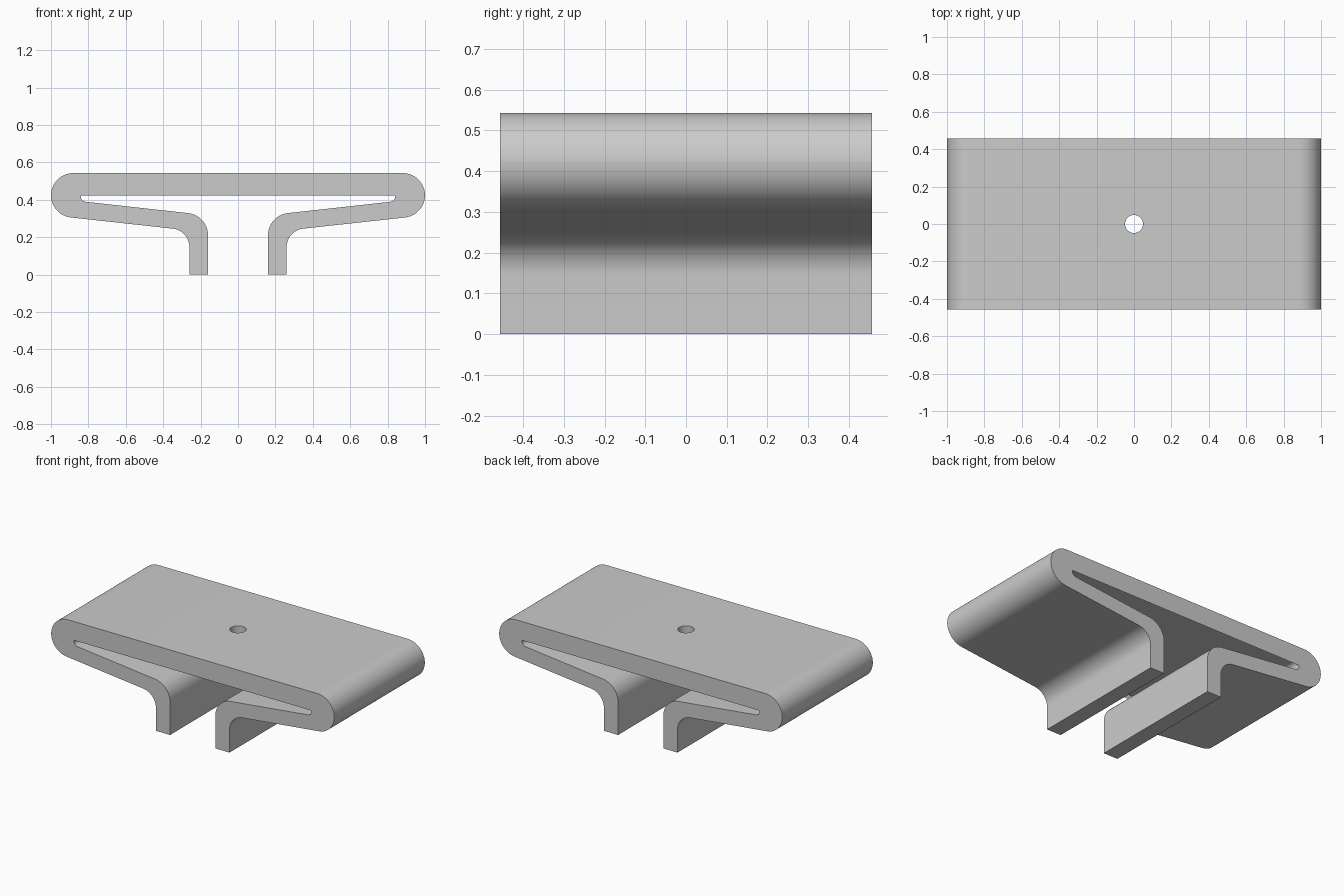
import bpy, bmesh, math
from mathutils import Vector

cube = bpy.data.objects.get("Cube")
if cube:
    bpy.data.objects.remove(cube, do_unlink=True)

HALF_DEPTH = 0.457

grey = bpy.data.materials.new("plain grey")
grey.use_nodes = True
COLOUR = (0.6, 0.6, 0.6, 1)
grey.diffuse_color = COLOUR
grey.node_tree.nodes["Principled BSDF"].inputs["Base Color"].default_value = COLOUR


def fillet(before, corner, after, radius, steps=14):
    """Points of an arc rounding one corner of the profile."""
    p = Vector(corner)
    a = (Vector(before) - p).normalized()
    b = (Vector(after) - p).normalized()
    half = a.angle(b) / 2
    centre = p + (a + b).normalized() * radius / math.sin(half)
    start = p + a * radius / math.tan(half) - centre
    end = p + b * radius / math.tan(half) - centre
    sweep = start.angle(end)
    return [centre + (start * math.sin(sweep * (1 - i / steps)) + end * math.sin(sweep * i / steps))
            / math.sin(sweep) for i in range(steps + 1)]


# Left half of the profile: corner (x, z) and fillet radius
corners = [((0, 0.543), 0), ((1, 0.543), 0.12), ((1, 0.317), 0.12),
           ((0.26, 0.236), 0.1), ((0.26, 0), 0), ((0.16, 0), 0),
           ((0.16, 0.317), 0.12), ((0.84, 0.392), 0.029),
           ((0.84, 0.452), 0.029), ((0, 0.452), 0)]
half = []
for i, (c, r) in enumerate(corners):
    if r:
        half += fillet(corners[i - 1][0], c, corners[i + 1][0], r)
    else:
        half.append(Vector(c))
# Mirror the half profile, sharing the two centre points
profile = half + [Vector((-p.x, p.y)) for p in reversed(half[1:-1])]

# Extrude the profile along the depth
bm = bmesh.new()
face = bm.faces.new([bm.verts.new((p.x, -HALF_DEPTH, p.y)) for p in profile])
ext = bmesh.ops.extrude_face_region(bm, geom=[face], use_keep_orig=True)
moved = [g for g in ext["geom"] if isinstance(g, bmesh.types.BMVert)]
bmesh.ops.translate(bm, verts=moved, vec=(0, 2 * HALF_DEPTH, 0))
bmesh.ops.recalc_face_normals(bm, faces=bm.faces)
mesh = bpy.data.meshes.new("clip_body")
bm.to_mesh(mesh)
bm.free()
mesh.materials.append(grey)
body = bpy.data.objects.new("clip_body", mesh)
bpy.context.collection.objects.link(body)

# Round hole through the top plate
bpy.ops.mesh.primitive_cylinder_add(vertices=48, radius=0.048, depth=0.3, location=(0, 0, 0.5))
cutter = bpy.context.object
cutter.name = "hole_cutter"
cutter.data.materials.append(grey)
cutter.hide_render = True
hole = body.modifiers.new("hole", 'BOOLEAN')
hole.operation = 'DIFFERENCE'
hole.solver = 'EXACT'
hole.object = cutter

bpy.ops.object.select_all(action='DESELECT')
body.select_set(True)
bpy.context.view_layer.objects.active = body
bpy.ops.object.modifier_apply(modifier="hole")
bpy.data.objects.remove(cutter, do_unlink=True)
bpy.ops.object.shade_smooth_by_angle(angle=math.radians(30))
